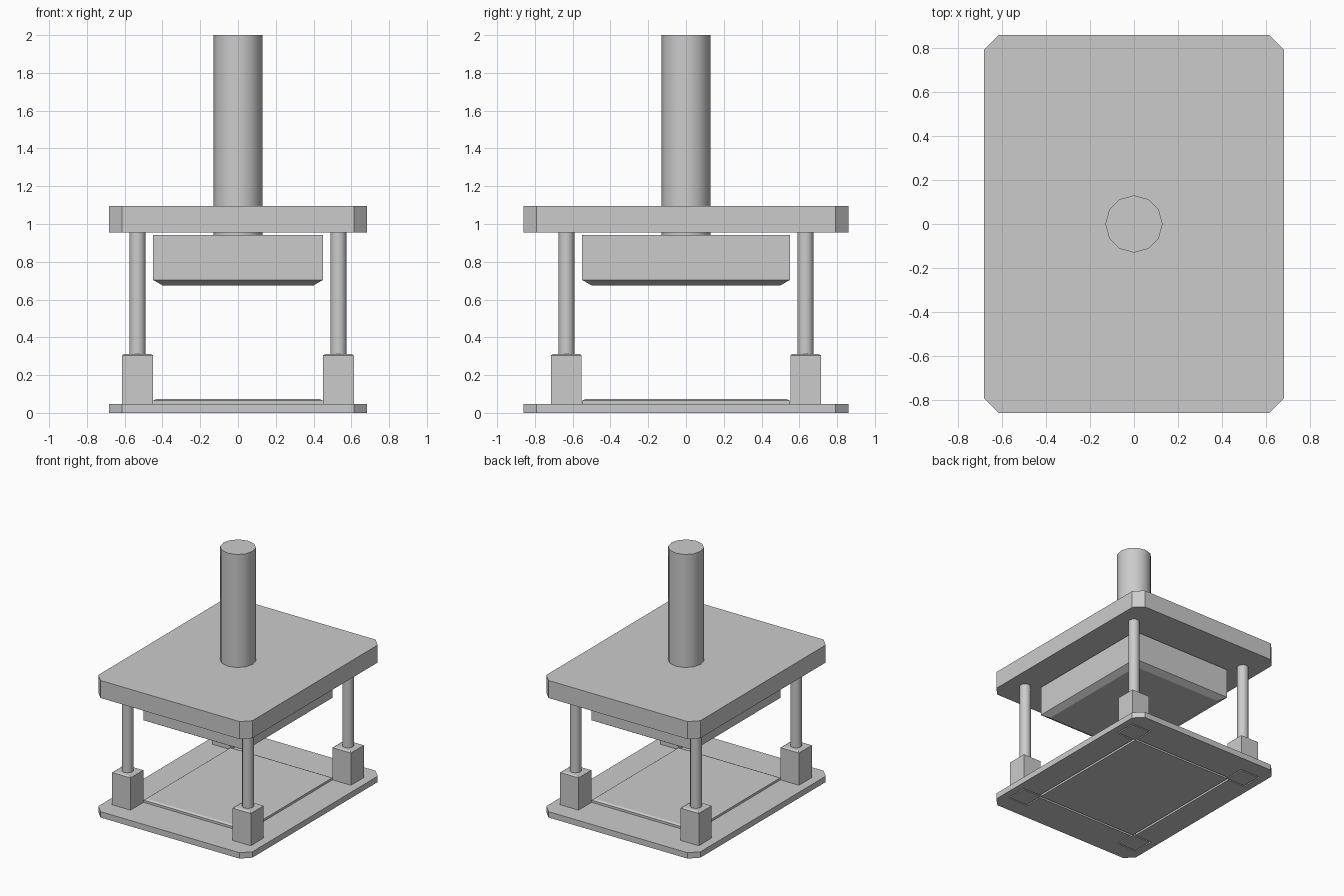
import bpy, math

if "Cube" in bpy.data.objects:
    bpy.data.objects.remove(bpy.data.objects["Cube"])


def loft(name, rings):
    """Solid skinned through stacked rings of equal point count."""
    n = len(rings[0])
    verts = [p for r in rings for p in r]
    faces = [list(range(n))[::-1], [len(verts) - n + i for i in range(n)]]
    for k in range(len(rings) - 1):
        for i in range(n):
            j = (i + 1) % n
            faces.append([k * n + i, k * n + j, (k + 1) * n + j, (k + 1) * n + i])
    mesh = bpy.data.meshes.new(name)
    mesh.from_pydata(verts, [], faces)
    obj = bpy.data.objects.new(name, mesh)
    bpy.context.collection.objects.link(obj)
    return obj


def rect(hx, hy, z, cx=0, cy=0):
    return [(cx + sx * hx, cy + sy * hy, z)
            for sx, sy in ((-1, -1), (1, -1), (1, 1), (-1, 1))]


def octagon(hx, hy, c, z):
    return [(-hx + c, -hy, z), (hx - c, -hy, z), (hx, -hy + c, z), (hx, hy - c, z),
            (hx - c, hy, z), (-hx + c, hy, z), (-hx, hy - c, z), (-hx, -hy + c, z)]


def seated_block(name, hx, hy, top, inset, gap, x=0, y=0):
    """Block set in a stepped hole of the base, chamfered on top."""
    a, b = hx - 0.002, hy - 0.002
    cutter = loft(name + "_cutter", [rect(hx + gap, hy + gap, -0.05, x, y),
                                     rect(hx + gap, hy + gap, 0.036, x, y),
                                     rect(a, b, 0.036, x, y), rect(a, b, 0.1, x, y)])
    cutter.hide_render = True
    cutter.hide_viewport = True
    mod = base.modifiers.new(name, 'BOOLEAN')
    mod.object = cutter
    mod.solver = 'EXACT'
    loft(name, [rect(hx, hy, 0, x, y), rect(hx, hy, top - 0.008, x, y),
                rect(hx - inset, hy - inset, top, x, y)])


def rod(name, r, z0, z1, x=0, y=0):
    bpy.ops.mesh.primitive_cylinder_add(vertices=12, radius=r, depth=z1 - z0,
                                        location=(x, y, (z0 + z1) / 2))
    obj = bpy.context.object
    obj.name = name
    bpy.ops.object.shade_smooth_by_angle(angle=math.radians(40))
    return obj


HX, HY, CH = 0.682, 0.859, 0.067   # plate half sizes and corner cut
DX, DY = 0.45, 0.55                # die half sizes
PX, PY = 0.532, 0.633              # guide post centres

# Base and moving plates
base = loft("base_plate", [octagon(HX, HY, CH, 0), octagon(HX, HY, CH, 0.047)])
loft("upper_plate", [octagon(HX, HY, CH, 0.956), octagon(HX, HY, CH, 1.096)])

# Lower die pad set through the base
seated_block("lower_die", DX, DY, 0.073, 0.018, 0.018)

# Upper die with chamfered lower edge
loft("upper_die", [rect(DX - 0.05, DY - 0.05, 0.675), rect(DX, DY, 0.704), rect(DX, DY, 0.942)])

# Press ram
rod("ram", 0.13, 0.94, 2.0)

# Four guide blocks and posts
for sx in (-1, 1):
    for sy in (-1, 1):
        x, y = sx * PX, sy * PY
        seated_block("guide_block", 0.081, 0.081, 0.313, 0.014, 0.01, x, y)
        rod("guide_post", 0.043, 0.312, 0.957, x, y)
